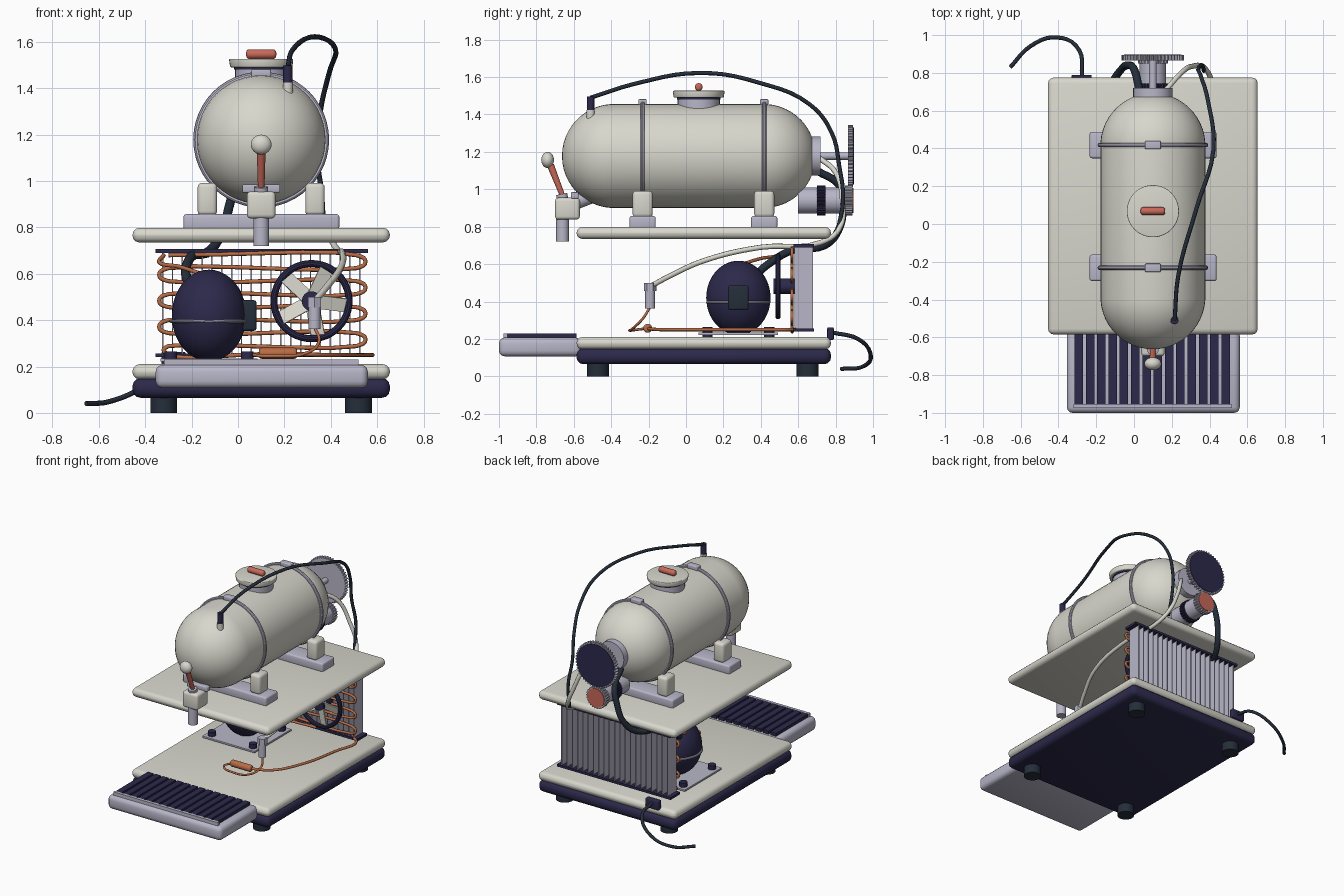
import bpy, bmesh, math
from mathutils import Vector, Matrix

if "Cube" in bpy.data.objects:
    bpy.data.objects.remove(bpy.data.objects["Cube"])


def material(name, rgb):
    m = bpy.data.materials.new(name)
    m.use_nodes = True
    m.diffuse_color = (*rgb, 1)
    m.node_tree.nodes["Principled BSDF"].inputs["Base Color"].default_value = (*rgb, 1)
    return m


CREAM = material("cream enamel", (0.69, 0.68, 0.61))
LAV = material("lavender metal", (0.48, 0.47, 0.58))
NAVY = material("navy", (0.025, 0.022, 0.07))
SLATE = material("dark slate rubber", (0.018, 0.027, 0.042))
COPPER = material("copper", (0.48, 0.15, 0.06))
RED = material("coral red", (0.58, 0.14, 0.10))
made = []
CX = 0.1


def finish(name, bm, mat):
    bmesh.ops.recalc_face_normals(bm, faces=bm.faces)
    me = bpy.data.meshes.new(name)
    bm.to_mesh(me)
    bm.free()
    me.materials.append(mat)
    ob = bpy.data.objects.new(name, me)
    bpy.context.collection.objects.link(ob)
    made.append(ob)
    return ob


def box(name, mat, x, y, z, bevel=0.0, segments=3):
    """Box from (low, high) ranges, with rounded edges."""
    bm = bmesh.new()
    bmesh.ops.create_cube(bm, size=1)
    for v in bm.verts:
        v.co = Vector([sum(r) / 2 + c * (r[1] - r[0]) for r, c in zip((x, y, z), v.co)])
    if bevel:
        bmesh.ops.bevel(bm, geom=bm.edges[:], offset=bevel, segments=segments,
                        profile=0.5, affect='EDGES')
    return finish(name, bm, mat)


def rod(name, mat, a, b, r, r2=None, sides=32, bevel=0.0):
    """Cylinder or cone between two points."""
    a, b = Vector(a), Vector(b)
    d = b - a
    bm = bmesh.new()
    bmesh.ops.create_cone(bm, cap_ends=True, segments=sides, radius1=r,
                          radius2=r if r2 is None else r2, depth=d.length)
    if bevel:
        rims = [e for e in bm.edges if abs(e.verts[0].co.z - e.verts[1].co.z) < 1e-5]
        bmesh.ops.bevel(bm, geom=rims, offset=bevel, segments=3, profile=0.5, affect='EDGES')
    turn = d.to_track_quat('Z', 'Y').to_matrix().to_4x4()
    bm.transform(Matrix.Translation((a + b) / 2) @ turn)
    return finish(name, bm, mat)


def ball(name, mat, centre, radii, stretch=0.0, u=40, v=25):
    """Ellipsoid about the y axis; stretch pulls it into a capsule."""
    bm = bmesh.new()
    bmesh.ops.create_uvsphere(bm, u_segments=u, v_segments=v, radius=1)
    bm.transform(Matrix.Rotation(math.pi / 2, 4, 'X'))
    for p in bm.verts:
        side = math.copysign(stretch, p.co.y)
        p.co = Vector([c + r * k for c, r, k in zip(centre, radii, p.co)]) + Vector((0, side, 0))
    return finish(name, bm, mat)


def ring(name, mat, centre, major, minor, rot=(0, 0, 0)):
    bpy.ops.mesh.primitive_torus_add(major_radius=major, minor_radius=minor, location=centre,
                                     rotation=rot, major_segments=48, minor_segments=10)
    ob = bpy.context.object
    ob.name = name
    ob.data.materials.append(mat)
    made.append(ob)
    return ob


def tube(name, mat, pts, r):
    cu = bpy.data.curves.new(name, 'CURVE')
    cu.dimensions = '3D'
    cu.bevel_depth, cu.bevel_resolution, cu.resolution_u = r, 2, 5
    cu.use_fill_caps = True
    sp = cu.splines.new('BEZIER')
    sp.bezier_points.add(len(pts) - 1)
    for bp, p in zip(sp.bezier_points, pts):
        bp.co = p
        bp.handle_left_type = bp.handle_right_type = 'AUTO'
    cu.materials.append(mat)
    bpy.context.collection.objects.link(bpy.data.objects.new(name, cu))


def gear(name, mat, z, r, y0, y1, teeth):
    """Toothed disc facing along y."""
    bm = bmesh.new()
    n = teeth * 4
    loop = []
    for i in range(n):
        k = r if i % 4 < 2 else r * 0.93
        t = math.tau * i / n
        loop.append(bm.verts.new((CX + k * math.cos(t), y0, z + k * math.sin(t))))
    face = bm.faces.new(loop)
    out = bmesh.ops.extrude_face_region(bm, geom=[face])
    bmesh.ops.translate(bm, vec=(0, y1 - y0, 0),
                        verts=[g for g in out["geom"] if isinstance(g, bmesh.types.BMVert)])
    return finish(name, bm, mat)


# Base, platform and feet
X, Y = (-0.455, 0.655), (-0.585, 0.775)
box("base_lower", NAVY, X, Y, (0.065, 0.15), 0.035)
box("base_upper", CREAM, X, Y, (0.145, 0.21), 0.03)
box("platform", CREAM, X, Y, (0.735, 0.798), 0.03)
for x in (-0.32, 0.52):
    for y in (-0.47, 0.65):
        rod("foot", SLATE, (x, y, 0), (x, y, 0.08), 0.058)

# Drip tray with grate
box("drip_tray", LAV, (-0.355, 0.56), (-1.0, -0.56), (0.107, 0.207), 0.03)
box("tray_rail", LAV, (-0.32, 0.52), (-0.975, -0.955), (0.2, 0.23))
for i in range(14):
    x = -0.315 + i * 0.0598
    box("grate_bar", NAVY, (x, x + 0.045), (-0.955, -0.585), (0.2, 0.229))

# Tank, straps and saddles
ball("tank", CREAM, (CX, 0.015, 1.178), (0.278, 0.278, 0.278), 0.4, 48)
for y in (-0.232, 0.418):
    ring("strap", LAV, (CX, y, 1.178), 0.281, 0.012, (math.pi / 2, 0, 0))
    box("strap_buckle", LAV, (CX - 0.042, CX + 0.042), (y - 0.022, y + 0.022), (1.45, 1.482), 0.006)
    box("saddle_base", LAV, (-0.235, 0.437), (y - 0.07, y + 0.07), (0.79, 0.857), 0.012)
    for s in (-1, 1):
        x = CX + s * 0.232
        box("saddle_post", CREAM, (x - 0.042, x + 0.042), (y - 0.054, y + 0.054), (0.85, 0.992), 0.02)

# Filler lid
FY = 0.068
rod("filler_neck", LAV, (CX, FY, 1.4), (CX, FY, 1.482), 0.113)
rod("lid_gasket", NAVY, (CX, FY, 1.48), (CX, FY, 1.494), 0.117)
rod("lid", CREAM, (CX, FY, 1.49), (CX, FY, 1.527), 0.134, 0.139, 40, 0.006)
rod("lid_handle", RED, (CX - 0.065, FY, 1.547), (CX + 0.065, FY, 1.547), 0.021, None, 16, 0.014)

# Front tap
box("tap_body", CREAM, (CX - 0.062, CX + 0.062), (-0.7, -0.568), (0.838, 0.955), 0.018)
box("tap_cross_bar", LAV, (CX - 0.082, CX + 0.082), (-0.615, -0.575), (0.95, 0.985), 0.006)
rod("tap_shank", LAV, (CX, -0.6, 0.93), (CX, -0.42, 1.0), 0.042)
rod("tap_spout", LAV, (CX, -0.66, 0.72), (CX, -0.66, 0.85), 0.034)
rod("tap_collar", LAV, (CX, -0.66, 0.95), (CX, -0.665, 0.975), 0.03)
rod("tap_lever", RED, (CX, -0.66, 0.965), (CX, -0.725, 1.13), 0.014, 0.019, 16)
ball("tap_knob", CREAM, (CX, -0.74, 1.157), (0.045, 0.034, 0.043), 0, 24, 15)

# Pressure fitting and its cable
rod("fitting_base", CREAM, (0.215, -0.51, 1.36), (0.215, -0.51, 1.425), 0.022)
rod("fitting", NAVY, (0.215, -0.51, 1.42), (0.215, -0.51, 1.497), 0.02)
tube("tank_cable", SLATE, [(0.215, -0.51, 1.49), (0.235, -0.27, 1.565), (0.33, 0.08, 1.622),
                           (0.42, 0.39, 1.57), (0.39, 0.66, 1.455), (0.355, 0.78, 1.3),
                           (0.34, 0.82, 1.12), (0.36, 0.84, 0.95), (0.37, 0.81, 0.77)], 0.011)

# Rear flange, gauge disc and knob
rod("rear_flange", LAV, (CX, 0.64, 1.178), (CX, 0.72, 1.178), 0.104)
rod("gauge_shaft", LAV, (CX, 0.71, 1.178), (CX, 0.87, 1.178), 0.02)
gear("gauge_disc", LAV, 1.178, 0.165, 0.866, 0.894, 48)
rod("gauge_face", NAVY, (CX, 0.89, 1.178), (CX, 0.898, 1.178), 0.152, None, 48)
gear("knob_collar", NAVY, 0.94, 0.08, 0.7, 0.745, 26)
rod("knob_body", LAV, (CX, 0.6, 0.94), (CX, 0.87, 0.94), 0.07)
gear("knob_rim", LAV, 0.94, 0.08, 0.85, 0.89, 26)
rod("knob_cap", RED, (CX, 0.88, 0.94), (CX, 0.896, 0.94), 0.068)

# Compressor on its plate
KX, KY = -0.125, 0.28
box("compressor_plate", LAV, (KX - 0.21, KX + 0.21), (KY - 0.212, KY + 0.212), (0.222, 0.234))
ball("compressor", NAVY, (KX, KY, 0.42), (0.161, 0.172, 0.198))
ring("compressor_seam", LAV, (KX, KY, 0.396), 0.164, 0.008)
box("terminal_box", SLATE, (0.0, 0.08), (0.225, 0.335), (0.354, 0.486), 0.012)
for sx in (-1, 1):
    for sy in (-1, 1):
        x, y = KX + sx * 0.165, KY + sy * 0.165
        rod("plate_bolt", NAVY, (x, y, 0.205), (x, y, 0.265), 0.027, None, 12)

# Condenser: end bars, fins and serpentine pipe
for z in (0.24, 0.69):
    box("condenser_bar", NAVY, (-0.355, 0.56), (0.575, 0.685), (z, z + 0.017))
for i in range(21):
    x = -0.325 + i * 0.0425
    box("condenser_fin", LAV, (x - 0.003, x + 0.003), (0.58, 0.68), (0.25, 0.695))
snake = []
for i in range(8):
    z = 0.68 - i * 0.056
    ends = [(-0.3, z), (0.51, z), (0.55, z - 0.028)]
    if i % 2:
        ends = [(0.51, z), (-0.3, z), (-0.34, z - 0.028)]
    snake += [(x, 0.567, h) for x, h in ends]
snake[-1] = (-0.32, 0.567, 0.265)
snake += [(0.1, 0.567, 0.252), (0.56, 0.56, 0.25), (0.54, 0.35, 0.25), (0.46, 0.02, 0.25),
          (0.36, -0.14, 0.25), (0.24, -0.205, 0.255)]
tube("copper_pipe", COPPER, snake, 0.009)
tube("suction_pipe", COPPER, [(-0.32, 0.56, 0.68), (-0.34, 0.5, 0.65), (-0.25, 0.4, 0.63),
                              (-0.16, 0.3, 0.6)], 0.009)

# Filter drier and coupling
rod("filter_drier", COPPER, (0.09, -0.205, 0.257), (0.255, -0.205, 0.257), 0.024, None, 20, 0.012)
tube("capillary", COPPER, [(0.1, -0.205, 0.257), (0.07, -0.26, 0.25), (0.16, -0.3, 0.245),
                           (0.3, -0.28, 0.26), (0.35, -0.23, 0.31), (0.33, -0.192, 0.37)], 0.007)
rod("coupling", LAV, (0.33, -0.192, 0.362), (0.33, -0.192, 0.46), 0.026)
rod("coupling_nut", LAV, (0.33, -0.192, 0.455), (0.33, -0.192, 0.5), 0.033, None, 6)

# Hoses and power cord
tube("cream_hose", CREAM, [(0.33, -0.192, 0.48), (0.38, -0.08, 0.54), (0.44, 0.1, 0.62),
                           (0.45, 0.4, 0.69), (0.42, 0.72, 0.715), (0.38, 0.82, 0.79),
                           (0.31, 0.835, 0.95), (0.25, 0.8, 1.09), (0.17, 0.71, 1.17)], 0.014)
tube("suction_hose", SLATE, [(0.03, 0.7, 1.1), (0.0, 0.82, 1.02), (-0.03, 0.84, 0.92),
                             (-0.07, 0.815, 0.78), (-0.12, 0.74, 0.7), (-0.2, 0.57, 0.675),
                             (-0.225, 0.44, 0.6), (-0.2, 0.36, 0.53)], 0.021)
box("cord_socket", NAVY, (-0.33, -0.225), (0.755, 0.79), (0.195, 0.262), 0.006)
tube("power_cord", SLATE, [(-0.275, 0.78, 0.235), (-0.29, 0.92, 0.2), (-0.41, 0.988, 0.11),
                           (-0.55, 0.94, 0.05), (-0.655, 0.83, 0.04)], 0.011)

# Fan
FX, FZ = 0.317, 0.482
ring("fan_rim", NAVY, (FX, 0.492, FZ), 0.162, 0.015, (math.pi / 2, 0, 0))
rod("fan_hub", NAVY, (FX, 0.468, FZ), (FX, 0.585, FZ), 0.042)
for i in range(5):
    blade = box("fan_blade", CREAM, (0.03, 0.155), (-0.004, 0.004), (-0.03, 0.03))
    turn = Matrix.Rotation(-math.radians(65 + 72 * i), 4, 'Y') @ Matrix.Rotation(0.3, 4, 'X')
    blade.data.transform(Matrix.Translation((FX, 0.492, FZ)) @ turn)

# Smooth shading with sharp edges kept
bpy.ops.object.select_all(action='DESELECT')
for ob in made:
    ob.select_set(True)
bpy.context.view_layer.objects.active = made[0]
bpy.ops.object.shade_smooth_by_angle(angle=math.radians(35))
